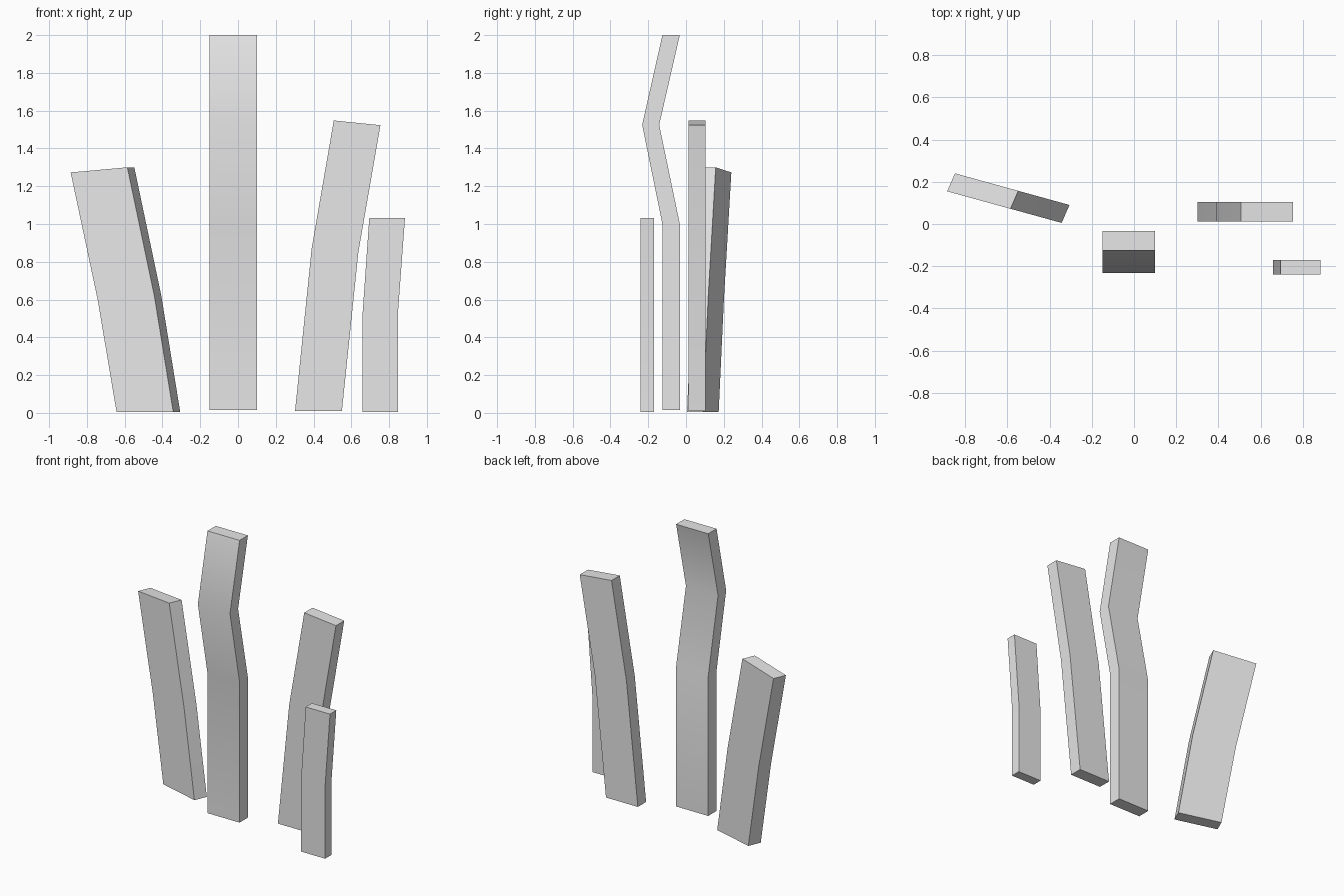
import bpy, bmesh
from mathutils import Vector

cube = bpy.data.objects.get("Cube")
if cube:
    bpy.data.objects.remove(cube, do_unlink=True)

grey = bpy.data.materials.new("plain grey")
grey.use_nodes = True
colour = (0.8, 0.8, 0.8, 1)
grey.diffuse_color = colour
grey.node_tree.nodes["Principled BSDF"].inputs["Base Color"].default_value = colour


def plank(name, origin, across, depth, near, far):
    """Bent plank: near and far edges are (distance along across, z), extruded by depth."""
    origin, across, depth = Vector(origin), Vector(across), Vector(depth)
    bm = bmesh.new()
    rings = []
    for (u0, z0), (u1, z1) in zip(near, far):
        a = origin + across * u0 + Vector((0, 0, z0))
        b = origin + across * u1 + Vector((0, 0, z1))
        rings.append([bm.verts.new(p) for p in (a, b, b + depth, a + depth)])
    for low, high in zip(rings, rings[1:]):
        for i in range(4):
            j = (i + 1) % 4
            bm.faces.new((low[i], low[j], high[j], high[i]))
    bm.faces.new(rings[0])
    bm.faces.new(rings[-1])
    bmesh.ops.recalc_face_normals(bm, faces=bm.faces)
    mesh = bpy.data.meshes.new(name)
    bm.to_mesh(mesh)
    bm.free()
    mesh.materials.append(grey)
    obj = bpy.data.objects.new(name, mesh)
    bpy.context.collection.objects.link(obj)
    bpy.ops.object.select_all(action='DESELECT')
    obj.select_set(True)
    bpy.context.view_layer.objects.active = obj
    bpy.ops.object.shade_smooth_by_angle(angle=0.6)


# Tall middle plank, bending forward and back
plank("tall_plank", (-0.15, -0.125, 0), (0, 1, 0), (0.25, 0, 0),
      [(0, 0.015), (0, 1.0), (-0.107, 1.525), (0, 2.0)],
      [(0.092, 0.015), (0.092, 1.0), (-0.017, 1.525), (0.092, 2.0)])

# Leaning plank on the left
plank("leaning_plank", (0.302, 0.012, 0), (1, 0, 0), (0, 0.092, 0),
      [(0, 0.01), (0.088, 0.87), (0.205, 1.548)],
      [(0.248, 0.01), (0.335, 0.85), (0.452, 1.523)])

# Short plank at the front left
plank("short_plank", (0.66, -0.24, 0), (1, 0, 0), (0, 0.07, 0),
      [(0, 0.005), (0, 0.53), (0.035, 1.032)],
      [(0.186, 0.005), (0.186, 0.52), (0.224, 1.032)])

# Turned plank on the right, leaning outwards
plank("turned_plank", (-0.643, 0.088, 0), (1, -0.276, 0), (0.037, 0.085, 0),
      [(0, 0.005), (-0.1, 0.6), (-0.243, 1.273)],
      [(0.3, 0.005), (0.2, 0.62), (0.057, 1.3)])
